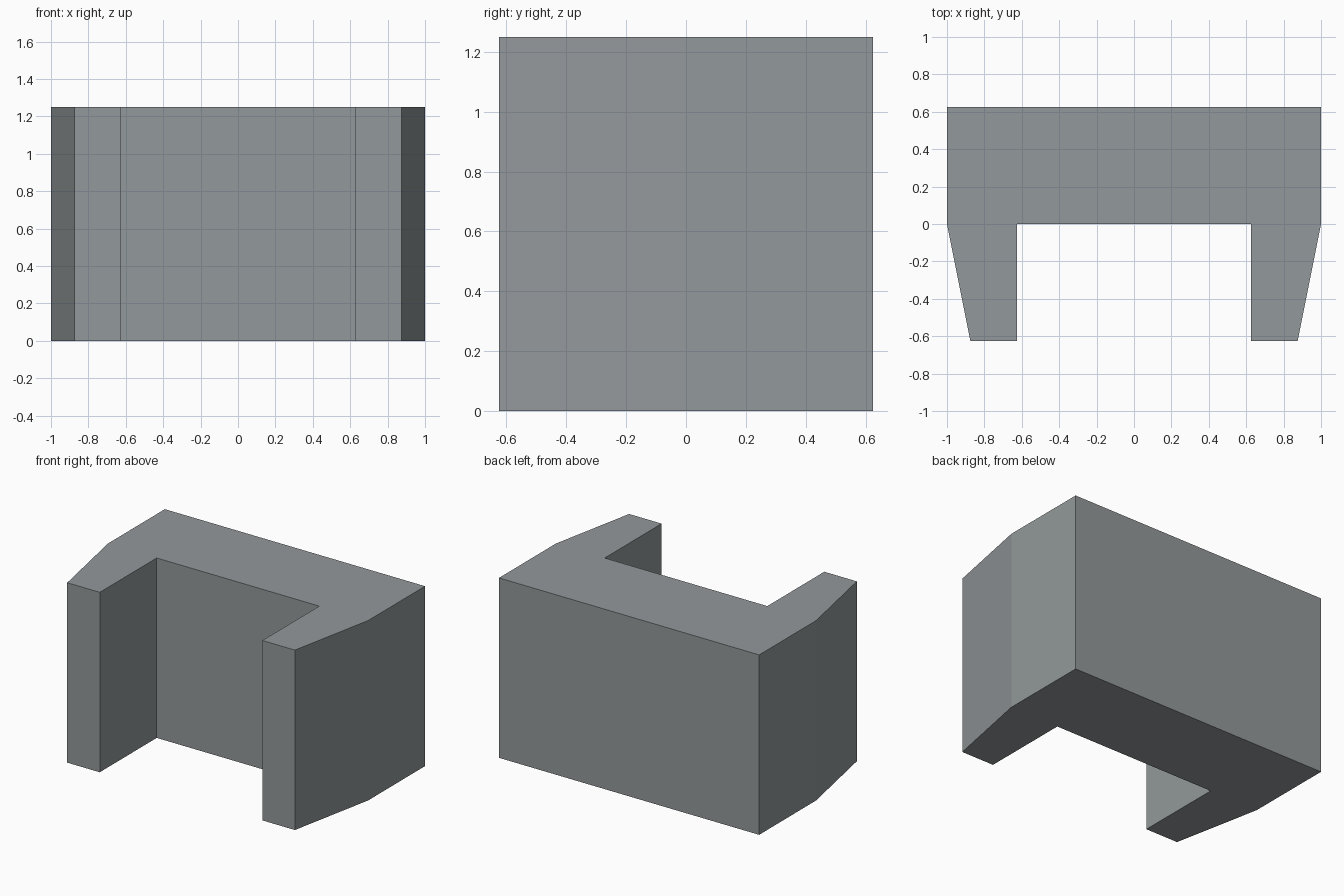
import bpy
import bmesh

if "Cube" in bpy.data.objects:
    bpy.data.objects.remove(bpy.data.objects["Cube"])

HEIGHT = 1.25

# Right half of the plan outline, from the back edge round to the inner corner
half = [(1.0, 0.625), (1.0, 0.0), (0.875, -0.625), (0.625, -0.625), (0.625, 0.0)]
outline = half + [(-x, y) for x, y in reversed(half)]

# Extrude the outline upwards into a solid U-shaped bracket
bm = bmesh.new()
base = bm.faces.new([bm.verts.new((x, y, 0.0)) for x, y in outline])
ext = bmesh.ops.extrude_face_region(bm, geom=[base], use_keep_orig=True)
top = [v for v in ext["geom"] if isinstance(v, bmesh.types.BMVert)]
bmesh.ops.translate(bm, verts=top, vec=(0, 0, HEIGHT))
bmesh.ops.recalc_face_normals(bm, faces=bm.faces)

mesh = bpy.data.meshes.new("bracket")
bm.to_mesh(mesh)
bm.free()

# Single flat grey
grey = bpy.data.materials.new("cool_grey")
grey.diffuse_color = (0.29, 0.315, 0.325, 1.0)
grey.use_nodes = True
grey.node_tree.nodes["Principled BSDF"].inputs["Base Color"].default_value = grey.diffuse_color
mesh.materials.append(grey)

bracket = bpy.data.objects.new("bracket", mesh)
bpy.context.collection.objects.link(bracket)
